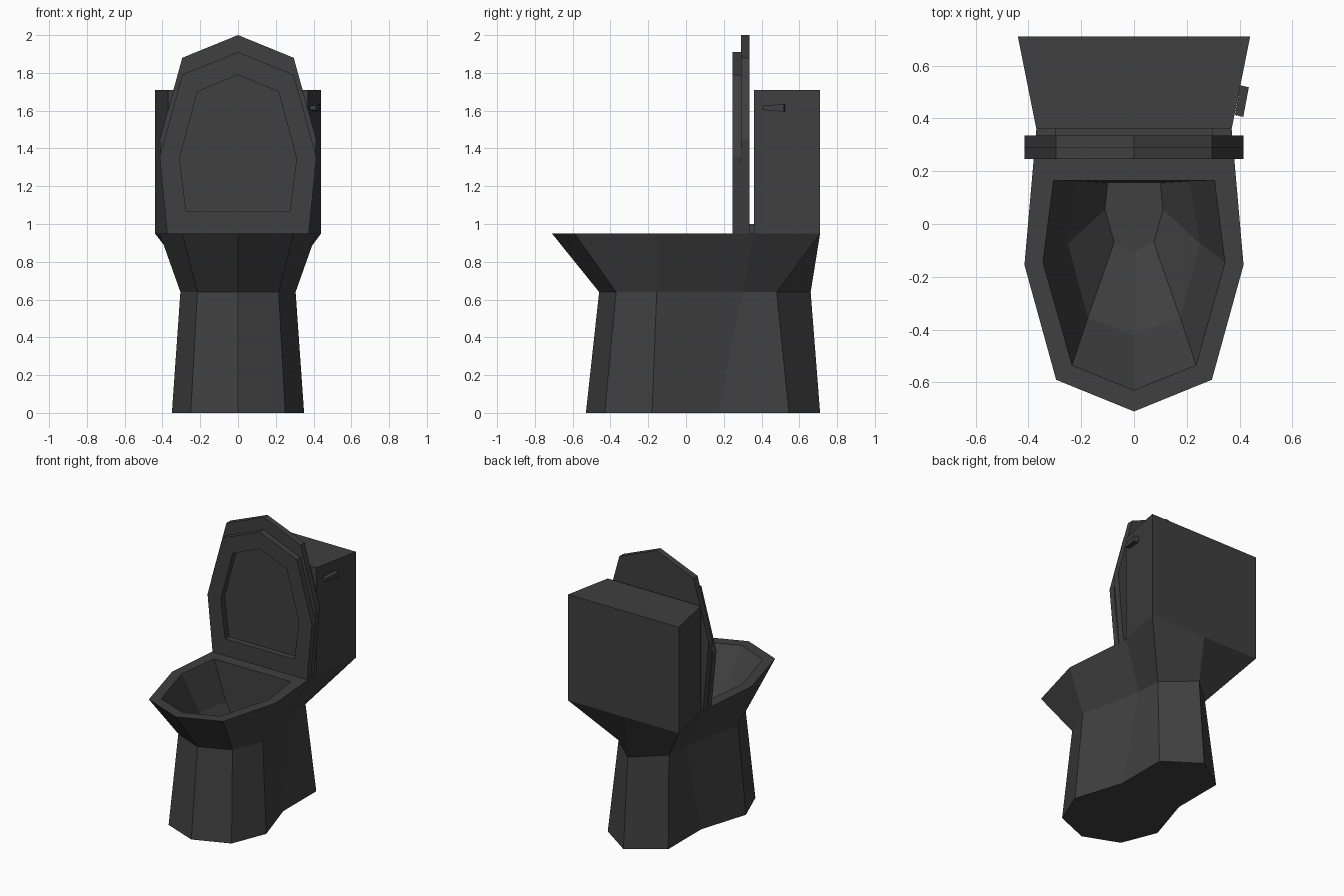
import bpy, bmesh

cube = bpy.data.objects.get("Cube")
if cube:
    bpy.data.objects.remove(cube, do_unlink=True)

mat = bpy.data.materials.new("dark_grey")
mat.use_nodes = True
GREY = (0.05, 0.05, 0.05, 1)
mat.diffuse_color = GREY
mat.node_tree.nodes["Principled BSDF"].inputs["Base Color"].default_value = GREY


def mirrored(half):
    """Close a half outline (x >= 0) into a loop by mirroring it across x = 0."""
    return half + [(-x, v) for x, v in reversed(half) if x > 0]


def loft(name, rings, cap_start=True, cap_end=True, closed=False):
    """Skin rings of 3D points with flat faces."""
    bm = bmesh.new()
    loops = [[bm.verts.new(p) for p in ring] for ring in rings]
    pairs = list(zip(loops, loops[1:]))
    if closed:
        pairs.append((loops[-1], loops[0]))
    for a, b in pairs:
        for i in range(len(a)):
            j = (i + 1) % len(a)
            bm.faces.new((a[i], a[j], b[j], b[i]))
    if cap_start:
        bm.faces.new(loops[0])
    if cap_end:
        bm.faces.new(loops[-1])
    bmesh.ops.recalc_face_normals(bm, faces=bm.faces)
    mesh = bpy.data.meshes.new(name)
    bm.to_mesh(mesh)
    bm.free()
    mesh.materials.append(mat)
    obj = bpy.data.objects.new(name, mesh)
    bpy.context.collection.objects.link(obj)
    return obj


def flat(half, z):
    return [(x, y, z) for x, y in mirrored(half)]


def upright(half, y):
    return [(x, y, z) for x, z in mirrored(half)]


RIM_Z = 0.95

# Pedestal and outer bowl
rim = [(0, -.71), (.295, -.59), (.415, -.155), (.37, .36), (.44, .71), (0, .71)]
neck = [(0, -.46), (.215, -.37), (.305, -.155), (.21, .3), (.2, .48), (0, .66)]
foot = [(0, -.53), (.25, -.43), (.35, -.18), (.24, .17), (.24, .545), (0, .71)]
loft("pedestal", [flat(foot, 0), flat(neck, .64), flat(rim, RIM_Z)], cap_end=False)

# Rim top and inner basin
rim_edge = rim[:4]
opening = [(0, -.63), (.235, -.535), (.345, -.145), (.305, .165)]
basin = [(0, -.42), (.175, -.355), (.25, -.075), (.21, .162)]
drain = [(0, -.105), (.075, -.07), (.11, .055), (.1, .155)]
loft("bowl_basin", [flat(rim_edge, RIM_Z), flat(opening, RIM_Z),
                    flat(basin, .67), flat(drain, .49)], cap_start=False)

# Tank
tank = [(.37, .36), (.44, .71)]
loft("tank", [flat(tank, RIM_Z), flat(tank, 1.71)])

# Raised seat ring and lid, both shaped like the rim
seat = [(0, 1.91), (.295, 1.79), (.415, 1.355), (.375, RIM_Z)]
hole = [(0, 1.79), (.215, 1.7), (.31, 1.345), (.275, 1.07)]
lid = [(0, 2), (.295, 1.88), (.415, 1.445), (.37, RIM_Z)]
loft("seat", [upright(seat, .247), upright(seat, .29), upright(hole, .29),
              upright(hole, .247)], False, False, closed=True)
loft("lid", [upright(lid, .29), upright(lid, .335)])

# Hinge bar between lid and tank
hinge = [(.3, .33), (.3, .362)]
loft("hinge", [flat(hinge, RIM_Z), flat(hinge, 1)])


# Flush handle: short mount and a tapered lever along the tank side
def section(x, y, w, h):
    return [(x, y, 1.615 - h), (x + w, y - .007, 1.615 - h),
            (x + w, y - .007, 1.615 + h), (x, y, 1.615 + h)]


loft("handle_lever", [section(.382, .413, .032, .012), section(.403, .525, .032, .02)])
loft("handle_mount", [section(.375, .495, .04, .015), section(.38, .522, .04, .015)])
